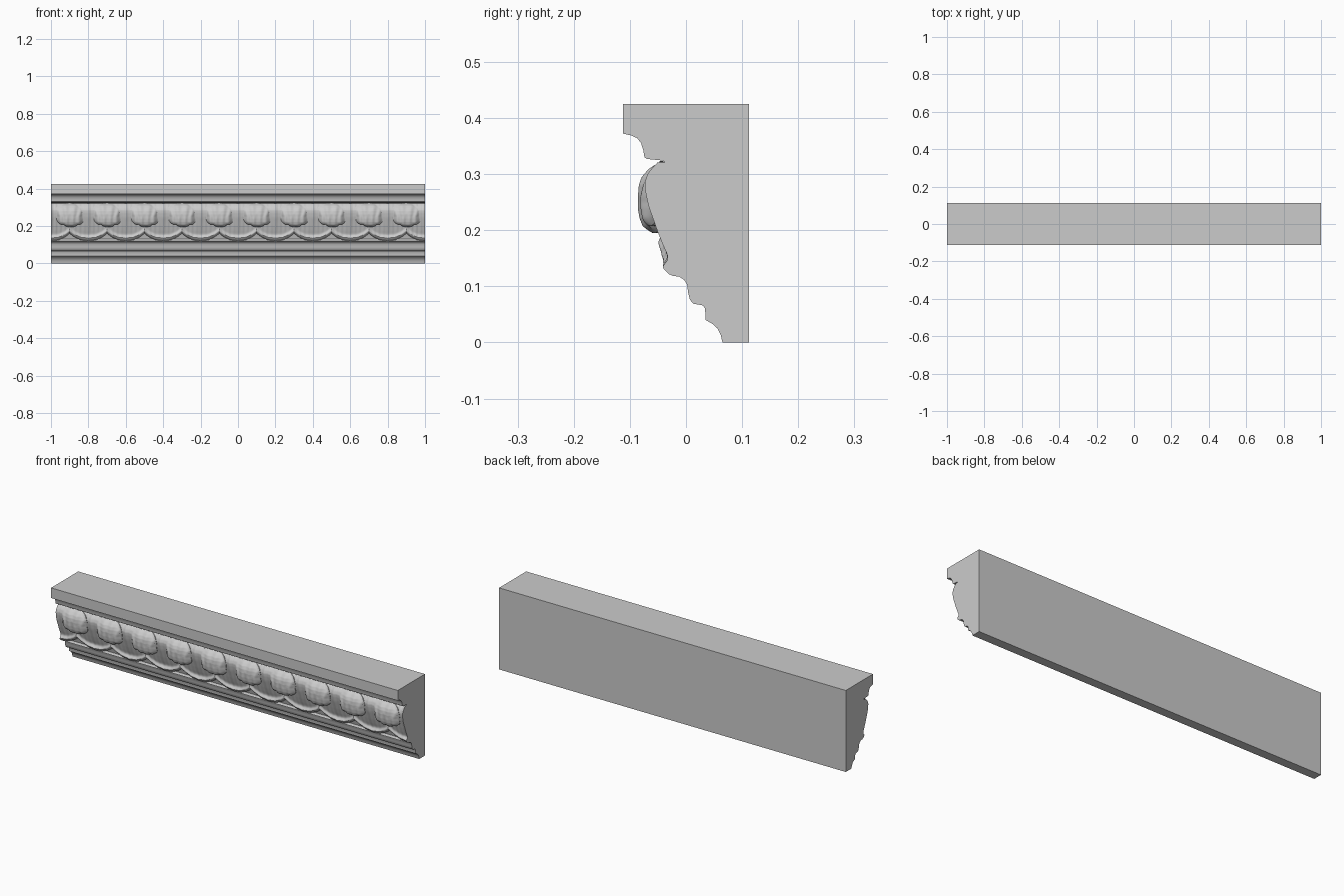
import bpy
from math import sin, cos, pi, exp

if "Cube" in bpy.data.objects:
    bpy.data.objects.remove(bpy.data.objects["Cube"])


def interp(pts, z):
    """Smoothly interpolated depth y at height z from (z, y) pairs."""
    if z <= pts[0][0]:
        return pts[0][1]
    for (a, ya), (b, yb) in zip(pts, pts[1:]):
        if z <= b:
            return ya + (yb - ya) * (z - a) / (b - a)
    return pts[-1][1]


def make(name, verts, faces):
    me = bpy.data.meshes.new(name)
    me.from_pydata(verts, [], faces)
    me.update()
    ob = bpy.data.objects.new(name, me)
    bpy.context.collection.objects.link(ob)
    bpy.ops.object.select_all(action='DESELECT')
    ob.select_set(True)
    bpy.context.view_layer.objects.active = ob
    bpy.ops.object.shade_smooth_by_angle(angle=0.7)
    return ob


def sheet(name, columns, wrap=False):
    """Surface from a list of equally long vertex columns."""
    n, m = len(columns), len(columns[0])
    verts = [v for c in columns for v in c]
    faces = []
    for i in range(n if wrap else n - 1):
        k = (i + 1) % n
        for j in range(m - 1):
            faces.append((i * m + j, i * m + j + 1, k * m + j + 1, k * m + j))
    return make(name, verts, faces)


# Moulding body: one profile (y, z) run along x
lower = [(0.112, 0), (0.065, 0), (0.062, 0.013), (0.056, 0.025), (0.047, 0.033),
         (0.035, 0.040), (0.034, 0.060), (0.030, 0.066), (0.013, 0.069),
         (0.007, 0.076), (0.004, 0.088), (0.002, 0.103), (-0.003, 0.111),
         (-0.012, 0.117), (-0.026, 0.119)]
face = [(0.130, -0.020), (0.150, -0.025), (0.175, -0.034), (0.200, -0.042),
        (0.225, -0.049), (0.250, -0.056), (0.270, -0.060), (0.285, -0.061),
        (0.300, -0.056), (0.312, -0.047), (0.320, -0.038)]
upper = [(-0.040, 0.324), (-0.070, 0.327), (-0.074, 0.330), (-0.076, 0.342),
         (-0.080, 0.355), (-0.087, 0.364), (-0.098, 0.369), (-0.112, 0.372),
         (-0.112, 0.425), (0.112, 0.425)]
profile = lower + [(y, z) for z, y in face] + upper
n = len(profile)
verts = [(x, y, z) for x in (-1, 1) for y, z in profile]
faces = [(i, i + n, (i + 1) % n + n, (i + 1) % n) for i in range(n)]
faces += [tuple(range(n)), tuple(reversed(range(n, 2 * n)))]
body = make("moulding_body", verts, faces)
body.data.flip_normals()


# Lower scalloped leaves with a rolled rim and a central stem
def leaf_point(xc, dx, t):
    a = abs(dx) / 0.1
    edge = 0.121 + 0.042 * a ** 2.2 + 0.003 * abs(sin(a * 2.5 * pi)) * (1 - a)
    z = 0.321 + (edge - 0.321) * t
    d = z - edge
    rim = 0.015 * exp(-((d - 0.012) / 0.011) ** 2) * (1 - 0.35 * a)
    stem = 0.006 * exp(-(dx / 0.016) ** 2) * min(1, max(0, (z - 0.16) / 0.08))
    vein = 0.0015 * cos(dx * 260) * min(1, d / 0.05)
    y = interp(face, z) - 0.005 - rim - stem - vein
    return (xc + dx, y, z)


STEPS = 36
for k in range(11):
    xc = -1 + 0.2 * k
    lo, hi = max(-0.1, -1 - xc), min(0.1, 1 - xc)
    cols = []
    for i in range(STEPS + 1):
        dx = lo + (hi - lo) * i / STEPS
        col = [leaf_point(xc, dx, j / 44) for j in range(45)]
        x, y, z = col[-1]
        col += [(x, y + 0.008, z - 0.002), (x, -0.008, z + 0.002)]
        cols.append(col)
    # side walls turn back into the body
    cols.insert(0, [(x, 0.0, z) for x, y, z in cols[0]])
    cols.append([(x, 0.0, z) for x, y, z in cols[-1]])
    sheet(f"scalloped_leaf_{k + 1}", cols)

# Upper curled leaves: fluted domes with an undercut lobed tip
crest = [(0.190, -0.058), (0.197, -0.066), (0.207, -0.075), (0.222, -0.081),
         (0.240, -0.084), (0.262, -0.085), (0.280, -0.083), (0.295, -0.077),
         (0.308, -0.066), (0.317, -0.054), (0.324, -0.044)]


def power(v, e):
    return (1 if v >= 0 else -1) * abs(v) ** e


def curl_point(th, r, back=None):
    c, s = cos(th), sin(th)
    low = min(1, max(0, 0.5 - s))
    k = 1 - 0.10 * low * (1 - abs(cos(3.5 * (th + pi / 2)))) ** 1.5
    x = 0.080 * k * r * power(c, 0.85)
    z = 0.266 + (0.057 if s > 0 else 0.071) * k * r * power(s, 0.85)
    x += 0.006 * (0.266 - z) / 0.07
    if back is not None:
        return (x, interp(face, z) + back, z)
    side = 0.026 * (abs(x) / 0.08) ** 3
    flute = 0.0022 * cos(x * 190 / (0.5 + 8 * max(0.06, z - 0.19))) * min(1, r * 2)
    lip = 0.006 * max(0, (r - 0.8) / 0.2) ** 2
    return (x, min(interp(crest, z) + side + flute + lip, interp(face, z) - 0.009), z)


cols = []
for i in range(96):
    th = pi / 2 + 2 * pi * i / 96
    col = [curl_point(th, 0.02 + 0.98 * j / 24) for j in range(25)]
    x, y, z = col[-1]
    col += [(x * 0.99, y + 0.005, z), curl_point(th, 0.94, 0.012)]
    cols.append(col)
first = sheet("curled_leaf_1", cols, wrap=True)
m = len(cols[0])
# close the tiny hub at the dome centre
mesh_verts = [v.co[:] for v in first.data.vertices]
mesh_faces = [tuple(p.vertices) for p in first.data.polygons]
mesh_faces.append(tuple(i * m for i in range(96)))
bpy.data.objects.remove(first)
first = make("curled_leaf_1", mesh_verts, mesh_faces)
first.location.x = -0.9
for k in range(1, 10):
    ob = first.copy()
    ob.name = f"curled_leaf_{k + 1}"
    ob.location.x = -0.9 + 0.2 * k
    bpy.context.collection.objects.link(ob)
